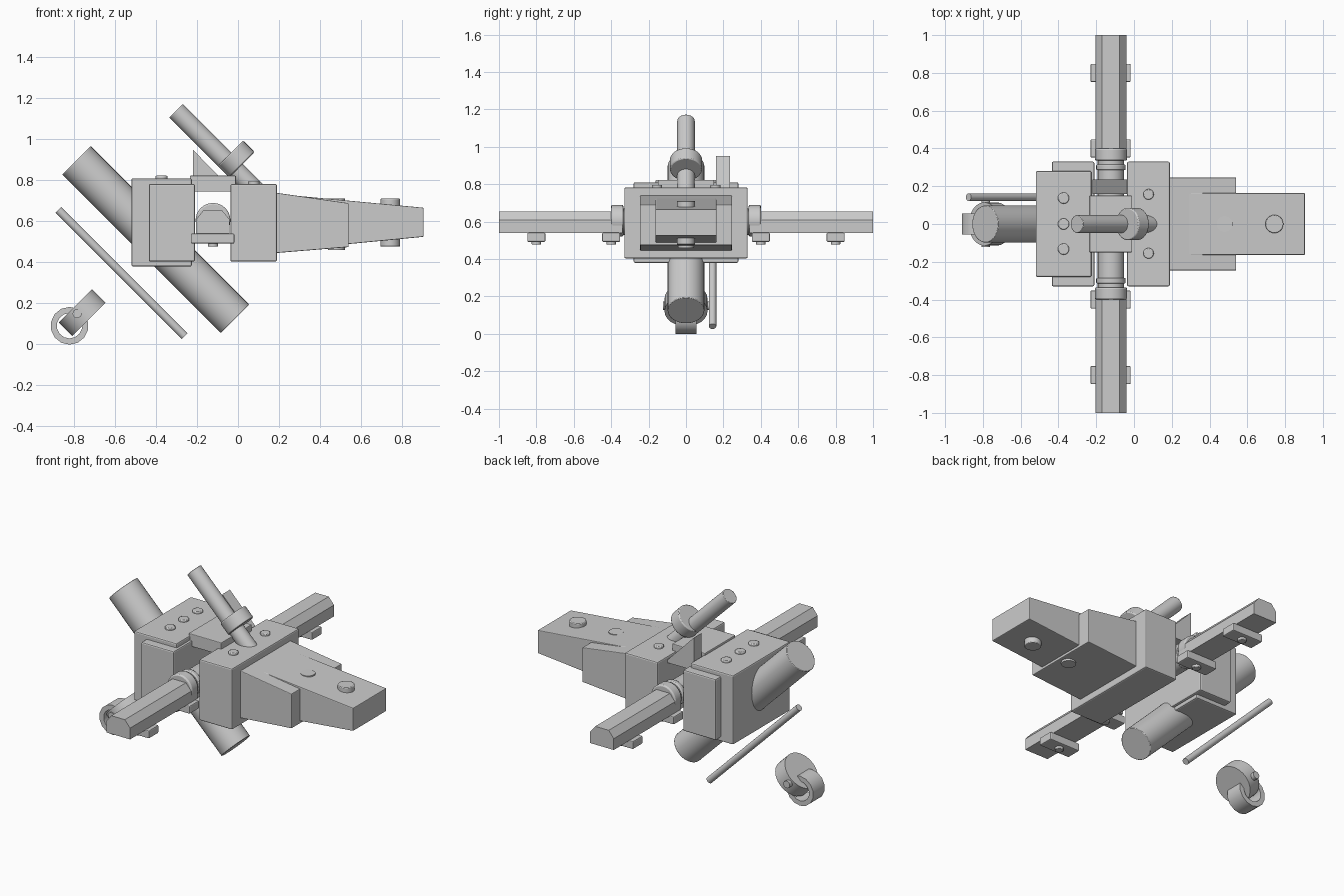
import bpy, bmesh, math
from mathutils import Vector

if "Cube" in bpy.data.objects:
    bpy.data.objects.remove(bpy.data.objects["Cube"])

grey = bpy.data.materials.new("matte_grey")
grey.diffuse_color = (0.6, 0.6, 0.6, 1)
grey.use_nodes = True
grey.node_tree.nodes["Principled BSDF"].inputs["Base Color"].default_value = grey.diffuse_color


def finish(name, bm, bevel=0, smooth=False):
    bmesh.ops.recalc_face_normals(bm, faces=bm.faces)
    me = bpy.data.meshes.new(name)
    bm.to_mesh(me)
    bm.free()
    me.materials.append(grey)
    ob = bpy.data.objects.new(name, me)
    bpy.context.collection.objects.link(ob)
    if bevel:
        m = ob.modifiers.new("bevel", "BEVEL")
        m.width, m.segments = bevel, 2
    if smooth:
        bpy.context.view_layer.objects.active = ob
        ob.select_set(True)
        bpy.ops.object.shade_smooth_by_angle(angle=math.radians(35))
        ob.select_set(False)
    return ob


def prism(name, profile, y0, y1, bevel=0):
    """Extrude an (x, z) profile along y."""
    bm = bmesh.new()
    a = [bm.verts.new((x, y0, z)) for x, z in profile]
    b = [bm.verts.new((x, y1, z)) for x, z in profile]
    n = len(a)
    bm.faces.new(a)
    bm.faces.new(b[::-1])
    for i in range(n):
        bm.faces.new((a[i], b[i], b[(i + 1) % n], a[(i + 1) % n]))
    return finish(name, bm, bevel)


def box(name, x0, x1, y0, y1, z0, z1, bevel=0.008):
    return prism(name, [(x0, z0), (x1, z0), (x1, z1), (x0, z1)], y0, y1, bevel)


def rod(name, p0, p1, r, sides=32, bevel=0):
    """Capped cylinder between two points."""
    p0, p1 = Vector(p0), Vector(p1)
    d = p1 - p0
    bm = bmesh.new()
    bmesh.ops.create_cone(bm, cap_ends=True, segments=sides,
                          radius1=r, radius2=r, depth=d.length)
    rot = d.to_track_quat("Z", "Y").to_matrix()
    for v in bm.verts:
        v.co = rot @ v.co + (p0 + p1) / 2
    ob = finish(name, bm, 0, True)
    if bevel:
        m = ob.modifiers.new("bevel", "BEVEL")
        m.width, m.segments, m.limit_method = bevel, 2, "ANGLE"
    return ob


# Rear block with side plates, front block
box("rear_block", -0.52, -0.225, -0.28, 0.28, 0.38, 0.81)
box("rear_side_plates", -0.435, -0.21, -0.33, 0.33, 0.404, 0.783)
box("front_block", -0.037, 0.19, -0.33, 0.33, 0.404, 0.783)
box("bridge_box", -0.235, -0.01, -0.15, 0.15, 0.745, 0.823, 0.004)

# Tapered nose and its side plates
prism("nose", [(0.15, 0.452), (0.905, 0.525), (0.905, 0.667), (0.15, 0.738)],
      -0.163, 0.163, 0.004)
prism("nose_side_plates", [(0.15, 0.443), (0.54, 0.475), (0.54, 0.689), (0.15, 0.745)],
      -0.246, 0.246, 0.004)
rod("nose_bolt_front", (0.743, 0, 0.477), (0.743, 0, 0.711), 0.048, 24, 0.004)
rod("nose_bolt_rear", (0.48, 0, 0.46), (0.48, 0, 0.711), 0.042, 24)

# Upright triangular fin
prism("fin", [(-0.22, 0.745), (-0.02, 0.745), (-0.22, 0.95)], 0.16, 0.235)

# Cross axle, with mirrored wings, collars and pads
rod("cross_axle", (-0.122, -0.36, 0.6), (-0.122, 0.36, 0.6), 0.07)
wing = [(-0.204, 0.54), (-0.041, 0.54), (-0.041, 0.61), (-0.077, 0.653),
        (-0.17, 0.653), (-0.204, 0.61)]
for side, s in (("left", 1), ("right", -1)):
    prism("wing_" + side, wing, s * 0.34, s * 1.0)
    rod("wing_collar_" + side, (-0.122, s * 0.335, 0.605), (-0.122, s * 0.4, 0.605),
        0.085, 32, 0.008)
    rod("axle_ring_" + side, (-0.122, s * 0.285, 0.605), (-0.122, s * 0.315, 0.605),
        0.078, 32, 0.006)
    for place, y in (("outer", 0.8), ("inner", 0.4)):
        box(f"pad_{place}_{side}", -0.23, -0.018, s * y - 0.048, s * y + 0.048,
            0.492, 0.541, 0.006)
        rod(f"pad_bolt_{place}_{side}", (-0.122, s * y, 0.477), (-0.122, s * y, 0.5),
            0.025, 20, 0.003)

# Bolts on the block tops
for i, y in enumerate((-0.133, 0, 0.137)):
    rod(f"rear_bolt_{i}", (-0.373, y, 0.8), (-0.373, y, 0.823), 0.03, 20, 0.005)
for i, y in enumerate((-0.155, 0.157)):
    rod(f"front_bolt_{i}", (0.077, y, 0.77), (0.077, y, 0.797), 0.028, 20, 0.005)

# Slanted tubes
rod("large_tube", (-0.788, 0, 0.898), (-0.015, 0, 0.125), 0.098, 40, 0.003)
rod("upper_tube", (-0.302, 0, 1.14), (0.1, 0, 0.738), 0.047, 32, 0.003)
rod("tube_collar", (-0.036, 0, 0.934), (0.02, 0, 0.878), 0.086, 32, 0.006)
rod("thin_rod", (-0.876, 0.142, 0.656), (-0.26, 0.142, 0.04), 0.02, 20)

# Detached disc, pin and open ring
rod("small_disc", (-0.793, 0, 0.188), (-0.727, 0, 0.122), 0.115, 24)
rod("disc_pin", (-0.785, -0.122, 0.15), (-0.785, 0.135, 0.15), 0.022, 16)
bm = bmesh.new()
loops = []
n = 14
for i in range(n):
    t = math.tau * (i + 0.5) / n
    loops.append([bm.verts.new((-0.822 + r * math.cos(t), y, 0.091 + r * math.sin(t)))
                  for r, y in ((0.092, -0.056), (0.092, 0.056), (0.062, 0.056), (0.062, -0.056))])
for i in range(n):
    a, b = loops[i], loops[(i + 1) % n]
    for k in range(4):
        bm.faces.new((a[k], a[(k + 1) % 4], b[(k + 1) % 4], b[k]))
finish("small_ring", bm, 0, True)
